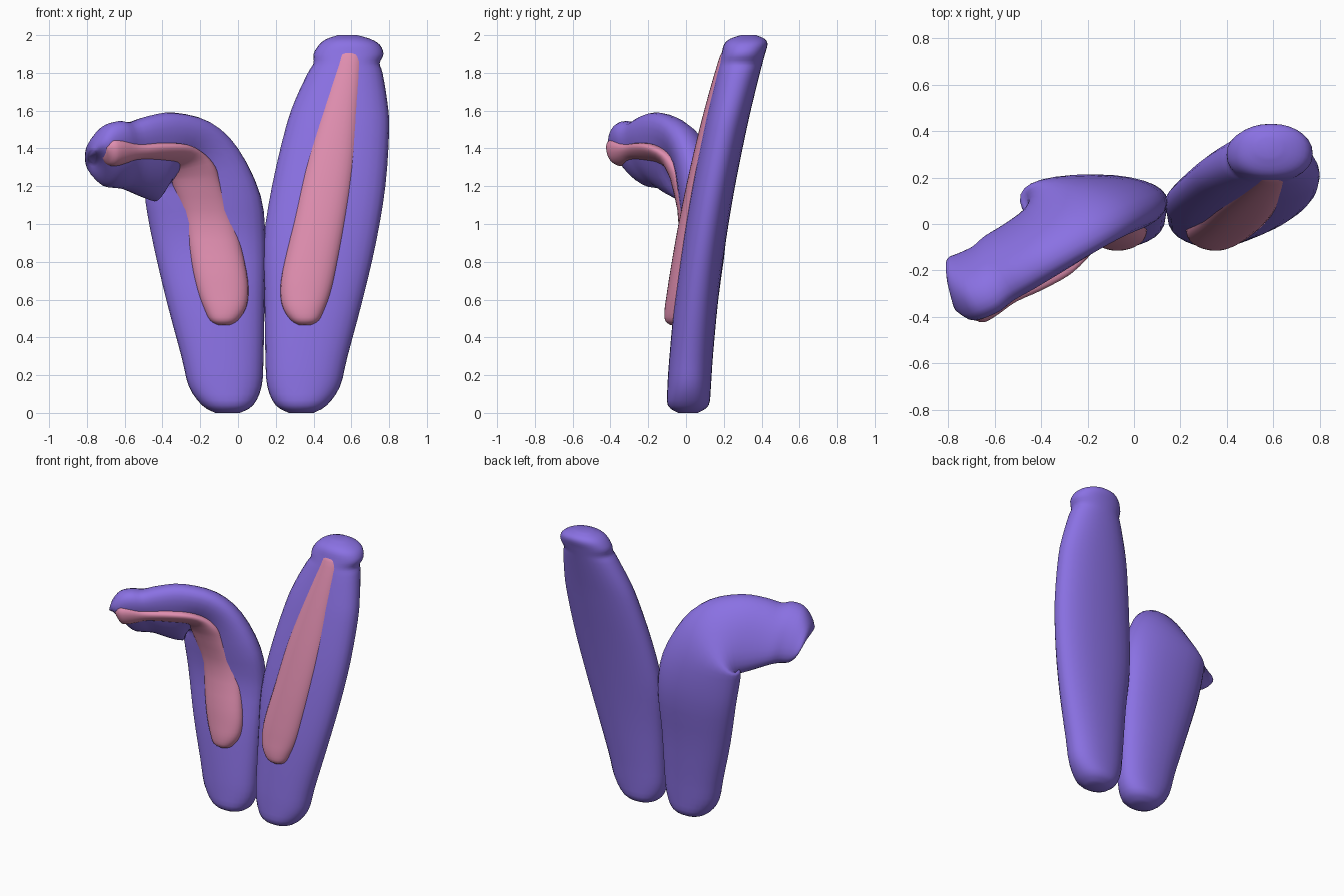
import bpy
import bmesh
import math
from mathutils import Vector

cube = bpy.data.objects.get("Cube")
if cube:
    bpy.data.objects.remove(cube)

SIDES = 28
STEPS = 3          # smoothing steps between neighbouring cross-sections
MIRROR_SUM = 0.28  # the ears mirror about the line where they touch


def make_material(name, colour):
    material = bpy.data.materials.new(name)
    material.use_nodes = True
    material.diffuse_color = colour
    shader = material.node_tree.nodes["Principled BSDF"]
    shader.inputs["Base Color"].default_value = colour
    shader.inputs["Roughness"].default_value = 0.7
    return material


purple = make_material("soft purple", (0.255, 0.165, 0.77, 1))
pink = make_material("dusty pink", (0.74, 0.27, 0.43, 1))


def ear_depth(z):
    """Depth of the ear centre line, which leans back with height."""
    return 0.01 + 0.04 * z + 0.06 * z * z


def lining_depth(z):
    """Depth of the lining centre line, just proud of the ear front."""
    return ear_depth(z) - 0.11 + 0.03 * z


def upright(rows, thickness, depth_rule, mirrored=False):
    """Turn (height, near edge, far edge) rows into cross-sections."""
    sections = []
    for z, near, far in rows:
        y = depth_rule(z)
        half = min(thickness, (far - near) * 0.4)
        if mirrored:
            near, far = MIRROR_SUM - near, MIRROR_SUM - far
        sections.append((Vector((far, y, z)), Vector((near, y, z)), half, 0))
    return sections


def folded(rows, thickness, tilt):
    """Turn (inner x, inner z, outer x, outer z, depth, yaw) into sections."""
    sections = []
    for inner_x, inner_z, outer_x, outer_z, y, yaw in rows:
        angle = math.radians(yaw)
        shift = tilt * math.sin(angle)
        half = min(thickness, math.hypot(outer_x - inner_x, outer_z - inner_z) * 0.6)
        inner = Vector((inner_x, y + shift, inner_z))
        outer = Vector((outer_x, y - shift, outer_z))
        sections.append((inner, outer, half, angle))
    return sections


def blend(a, b, c, d, t):
    """Smooth curve from b to c, steered by a and d."""
    start, end = (c - a) / 2, (d - b) / 2
    bend = (c - b) * 3 - start * 2 - end
    settle = (b - c) * 2 + start + end
    return b + start * t + bend * t ** 2 + settle * t ** 3


def smooth_sections(sections):
    """Add in-between cross-sections along a smooth curve."""
    padded = [sections[0]] + sections + [sections[-1]]
    result = []
    for group in zip(padded, padded[1:], padded[2:], padded[3:]):
        for step in range(STEPS):
            result.append([blend(*values, step / STEPS) for values in zip(*group)])
    return result + [sections[-1]]


def loft(name, sections, material):
    """Skin a closed rounded tube through the cross-sections."""
    bm = bmesh.new()
    rings = []
    for inner, outer, half, angle in smooth_sections(sections):
        centre = (inner + outer) / 2
        across = (outer - inner) / 2
        depth = Vector((math.sin(angle), -math.cos(angle), 0)) * half
        ring = []
        for step in range(SIDES):
            turn = math.tau * step / SIDES
            u, v = (math.copysign(abs(value) ** 0.9, value)
                    for value in (math.cos(turn), math.sin(turn)))
            ring.append(bm.verts.new(centre + across * u + depth * v))
        rings.append(ring)
    for lower, upper in zip(rings, rings[1:]):
        for i in range(SIDES):
            j = (i + 1) % SIDES
            bm.faces.new((lower[i], lower[j], upper[j], upper[i]))
    bm.faces.new(rings[0])
    bm.faces.new(rings[-1])
    bmesh.ops.recalc_face_normals(bm, faces=bm.faces[:])
    for face in bm.faces:
        face.smooth = True
    mesh = bpy.data.meshes.new(name)
    bm.to_mesh(mesh)
    bm.free()
    mesh.materials.append(material)
    bpy.context.collection.objects.link(bpy.data.objects.new(name, mesh))


# Upright ear outline: height, near edge, far edge
ear_rows = [
    (0, .27, .4), (.04, .2, .47), (.14, .155, .54), (.3, .145, .58),
    (.6, .14, .66), (.9, .135, .73), (1.2, .18, .78), (1.5, .25, .8),
    (1.65, .3, .79), (1.8, .37, .765), (1.85, .4, .75), (1.9, .4, .77),
    (1.95, .43, .75), (1.98, .47, .7), (2, .53, .63),
]
# Inner lining of the upright ear
lining_rows = [
    (.465, .32, .39), (.49, .28, .43), (.55, .24, .46), (.63, .225, .49),
    (.75, .235, .52), (1, .29, .57), (1.3, .35, .62), (1.6, .43, .65),
    (1.85, .5, .67), (1.91, .51, .66), (1.94, .55, .62),
]
# Folded half of the other ear, past the upright base
fold_rows = [
    (-.49, 1.12, .12, 1.15, .085, 4), (-.48, 1.16, 0, 1.4, .06, 12),
    (-.45, 1.15, -.15, 1.54, .01, 20), (-.44, 1.12, -.34, 1.59, -.07, 28),
    (-.51, 1.145, -.48, 1.57, -.14, 32), (-.59, 1.18, -.57, 1.54, -.19, 32),
    (-.64, 1.19, -.63, 1.545, -.235, 32), (-.7, 1.2, -.7, 1.52, -.265, 32),
    (-.75, 1.26, -.75, 1.45, -.28, 32), (-.77, 1.32, -.77, 1.39, -.285, 32),
]
# Folded half of its lining
fold_lining_rows = [
    (-.35, 1.2, -.085, 1.2, -.01, 8), (-.37, 1.26, -.12, 1.3, -.04, 16),
    (-.385, 1.295, -.18, 1.37, -.08, 24), (-.43, 1.315, -.27, 1.42, -.16, 30),
    (-.49, 1.33, -.4, 1.43, -.225, 32), (-.55, 1.335, -.53, 1.425, -.285, 32),
    (-.63, 1.31, -.62, 1.45, -.335, 32), (-.68, 1.31, -.68, 1.45, -.365, 32),
    (-.71, 1.35, -.71, 1.41, -.375, 32),
]

# Upright left ear with its lining
loft("left_ear", upright(ear_rows, 0.115, ear_depth), purple)
loft("left_ear_lining", upright(lining_rows, 0.07, lining_depth), pink)

# Folded right ear: mirrored base continued by the fold
base = upright(ear_rows[:6], 0.115, ear_depth, mirrored=True)
loft("right_ear", base + folded(fold_rows, 0.125, tilt=0.16), purple)
lining_base = upright(lining_rows[:6], 0.07, lining_depth, mirrored=True)
loft("right_ear_lining",
     lining_base + folded(fold_lining_rows, 0.065, tilt=0.03), pink)
